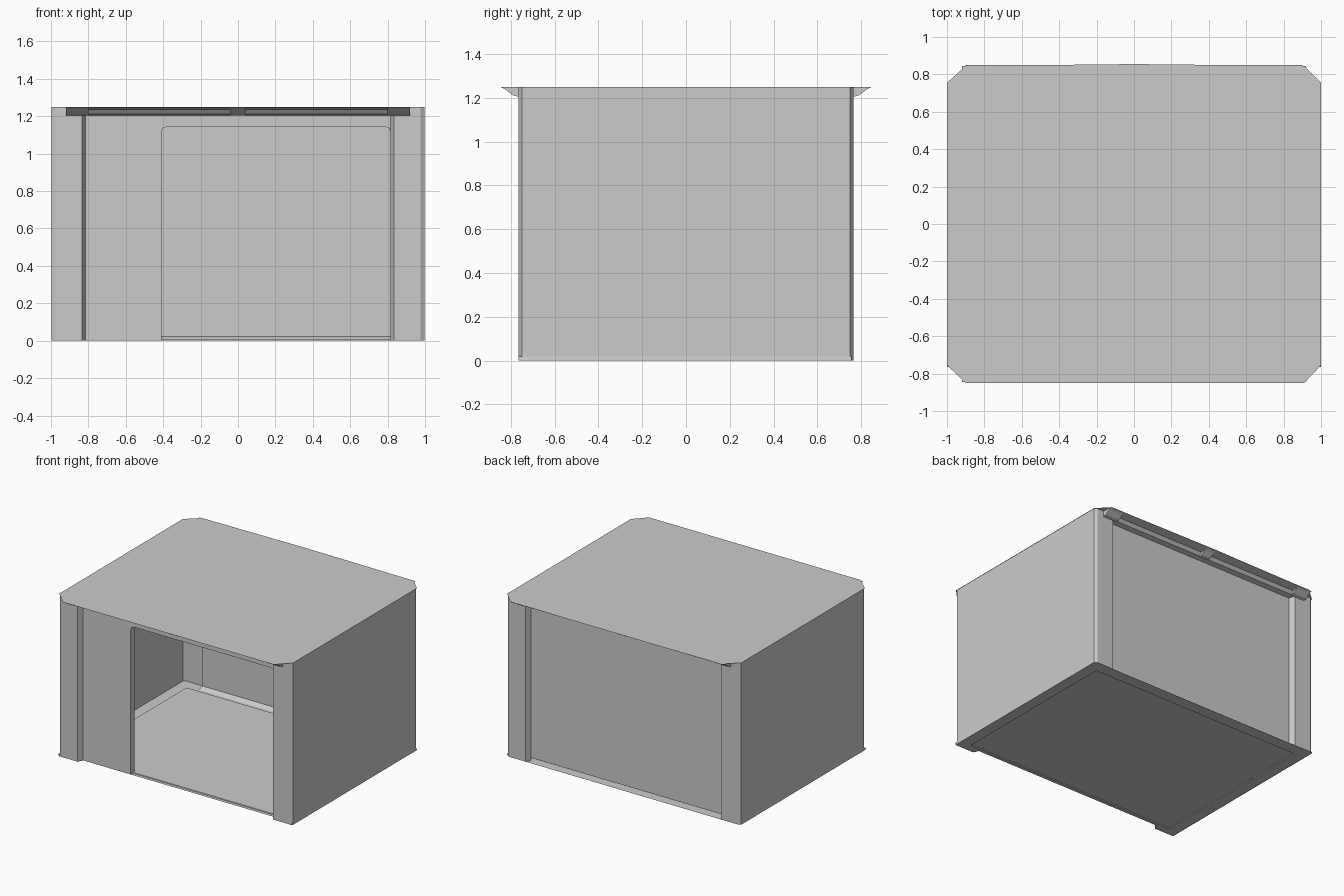
import bpy, bmesh, math

if "Cube" in bpy.data.objects:
    bpy.data.objects.remove(bpy.data.objects["Cube"])

H = 1.25      # roof height
F = 0.765     # corner post face
R = 0.725     # recessed panel face


def make(name, verts, faces, flip=False):
    me = bpy.data.meshes.new(name)
    me.from_pydata(verts, [], [f[::-1] for f in faces] if flip else faces)
    ob = bpy.data.objects.new(name, me)
    bpy.context.collection.objects.link(ob)
    return ob


def sweep(name, a, b, flip=False):
    """Sheet of quads between two matching point rows."""
    n = len(a)
    return make(name, a + b, [(i, i + 1, n + i + 1, n + i) for i in range(n - 1)], flip)


# Corner posts with the side wall between them, mirrored left and right
half = [(0.815, -R), (0.835, -F), (0.975, -F), (0.997, -0.75),
        (0.997, 0.75), (0.975, F), (0.835, F), (0.815, R)]
for s, side in ((1, "right"), (-1, "left")):
    sweep(side + "_wall_and_posts", [(s * x, y, 0) for x, y in half],
          [(s * x, y, H) for x, y in half], s < 0)
    # Small flare at the foot of the side wall
    sweep(side + "_foot_lip", [(s, -0.765, 0), (s, 0.755, 0)],
          [(s * 0.997, -0.765, 0.018), (s * 0.997, 0.755, 0.018)], s < 0)

# Recessed back panel with turned-in bottom ledge
make("back_panel", [(0.815, R, 0.02), (-0.815, R, 0.02), (-0.815, R, H), (0.815, R, H)],
     [(0, 1, 2, 3)])
sweep("back_inner_ledge", [(-0.815, 0.69, 0.004), (0.815, 0.69, 0.004)],
      [(-0.815, R, 0.022), (0.815, R, 0.022)])

# Front panel around the doorway
x0, x1, zt, c = -0.41, 0.815, 1.145, 0.03
arch = [(x0, 0), (x0, zt - c), (x0 + c * 0.3, zt - c * 0.3), (x0 + c, zt),
        (x1 - c, zt), (x1 - c * 0.3, zt - c * 0.3), (x1, zt - c), (x1, 0)]
outline = [(x1, H), (-0.815, H), (-0.815, 0)] + arch[:-1]
make("front_panel", [(x, -R, z) for x, z in outline], [tuple(range(len(outline)))])

# Door reveal
sweep("door_reveal", [(x, -R, z) for x, z in arch],
      [(x, -R + 0.05, z) for x, z in arch], True)

# Floor: stepped back at the door, flush at the back, inner panel set up
plan = [(-0.997, -F), (-0.835, -F), (-0.815, -R), (0.815, -R), (0.835, -F), (0.997, -F),
        (0.997, 0.75), (0.975, F), (-0.975, F), (-0.997, 0.75)]
floor = make("floor", [(x, y, 0) for x, y in plan], [tuple(range(len(plan)))[::-1]])
ix, iy0, iy1 = 0.91, -0.70, 0.67
bm = bmesh.new()
bm.from_mesh(floor.data)
for co, no in (((ix, 0, 0), (1, 0, 0)), ((-ix, 0, 0), (1, 0, 0)),
               ((0, iy0, 0), (0, 1, 0)), ((0, iy1, 0), (0, 1, 0))):
    bmesh.ops.bisect_plane(bm, geom=bm.verts[:] + bm.edges[:] + bm.faces[:],
                           plane_co=co, plane_no=no)
inner = [f for f in bm.faces if abs(f.calc_center_median().x) < ix
         and iy0 < f.calc_center_median().y < iy1]
bmesh.ops.inset_region(bm, faces=inner, thickness=0.004, depth=-0.006)
bm.to_mesh(floor.data)
bm.free()

# Roof sheet with clipped corners
roof = [(-0.90, -0.85), (0.91, -0.85), (1.0, -0.755), (1.0, 0.755),
        (0.91, 0.845), (0.0, 0.855), (-0.90, 0.845), (-1.0, 0.755), (-1.0, -0.755)]
make("roof", [(x, y, H) for x, y in roof], [tuple(range(len(roof)))])

# Eaves underside and brackets on front and back
lip = [(R, 1.205), (0.765, 1.212), (0.785, 1.235), (0.85, 1.247)]
for s, side in ((-1, "front"), (1, "back")):
    sweep(side + "_eave", [(-0.9, s * y, z) for y, z in lip],
          [(0.9, s * y, z) for y, z in lip], False)
    for i, bx in enumerate((-0.86, 0.0, 0.86)):
        w = 0.06 if bx else 0.04
        prof = [(0.765, 1.205), (0.79, 1.212), (0.825, 1.238), (0.845, 1.249), (0.765, 1.249)]
        n = len(prof)
        v = [(bx + d * w, s * y, z) for d in (-1, 1) for y, z in prof]
        f = [(j, n + j, n + (j + 1) % n, (j + 1) % n) for j in range(n)]
        f += [tuple(range(n)), tuple(range(2 * n - 1, n - 1, -1))]
        ob = make(f"{side}_bracket_{i + 1}", v, f)
        bm = bmesh.new()
        bm.from_mesh(ob.data)
        bmesh.ops.recalc_face_normals(bm, faces=bm.faces[:])
        bm.to_mesh(ob.data)
        bm.free()
